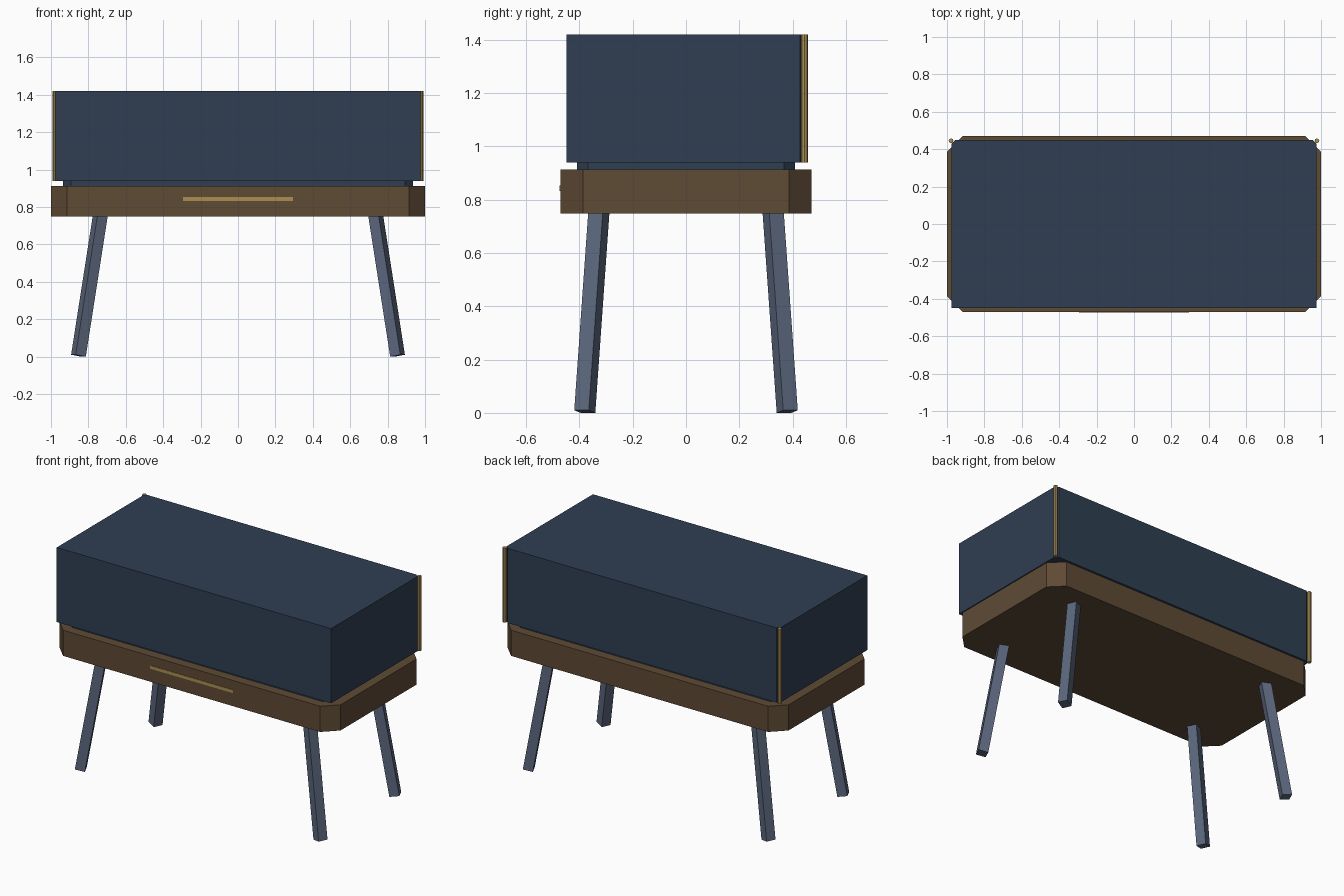
import bpy, bmesh, math
from mathutils import Matrix, Vector

cube = bpy.data.objects.get("Cube")
if cube:
    bpy.data.objects.remove(cube, do_unlink=True)


def material(name, rgb):
    m = bpy.data.materials.new(name)
    m.use_nodes = True
    m.diffuse_color = (*rgb, 1)
    m.node_tree.nodes["Principled BSDF"].inputs["Base Color"].default_value = (*rgb, 1)
    return m


navy = material("navy_paint", (0.029, 0.049, 0.085))
wood = material("brown_wood", (0.113, 0.069, 0.036))
slate = material("slate_leg_paint", (0.105, 0.135, 0.205))
brass = material("brass", (0.40, 0.275, 0.088))


def finish(name, bm, mat):
    bmesh.ops.recalc_face_normals(bm, faces=bm.faces)
    mesh = bpy.data.meshes.new(name)
    bm.to_mesh(mesh)
    bm.free()
    mesh.materials.append(mat)
    obj = bpy.data.objects.new(name, mesh)
    bpy.context.collection.objects.link(obj)
    return obj


def slab(name, hx, hy, z0, z1, mat, front_cut=0.0, back_cut=0.0):
    """Upright prism with optional chamfered front and back corners."""
    def corner(sx, sy, cut):
        x, y = sx * hx, sy * hy
        if not cut:
            return [(x, y)]
        pair = [(x - sx * cut, y), (x, y - sy * cut)]
        return pair if sx * sy < 0 else pair[::-1]

    outline = (corner(-1, -1, front_cut) + corner(1, -1, front_cut)
               + corner(1, 1, back_cut) + corner(-1, 1, back_cut))
    bm = bmesh.new()
    base = bm.faces.new([bm.verts.new((x, y, z0)) for x, y in outline])
    top = bmesh.ops.extrude_face_region(bm, geom=[base], use_keep_orig=True)["geom"]
    verts = [v for v in top if isinstance(v, bmesh.types.BMVert)]
    bmesh.ops.translate(bm, verts=verts, vec=(0, 0, z1 - z0))
    return finish(name, bm, mat)


# Case, recessed plinth and wooden tray
slab("cabinet_case", 0.976, 0.448, 0.94, 1.42, navy, back_cut=0.02)
slab("recessed_plinth", 0.936, 0.41, 0.905, 0.945, navy, 0.043, 0.043)
slab("wooden_tray", 1.0, 0.471, 0.748, 0.913, wood, 0.085, 0.085)

# Thin drawer pull on the tray front
pull = slab("drawer_pull", 0.295, 0.002, 0.833, 0.853, brass)
pull.location.y = -0.472

for sx, side in ((1, "left"), (-1, "right")):
    # Slim brass post at each back corner
    bm = bmesh.new()
    bmesh.ops.create_cone(bm, cap_ends=True, segments=8, radius1=0.0125,
                          radius2=0.0125, depth=0.48)
    post = finish("corner_post_" + side, bm, brass)
    post.location = (sx * 0.978, 0.445, 1.18)

    # Square legs, splayed and turned toward the corners
    for sy, end in ((-1, "front"), (1, "back")):
        foot = Vector((sx * 0.853, sy * 0.38, 0.005))
        head = Vector((sx * 0.736, sy * 0.327, 0.755))
        axis = (head - foot).normalized()
        across = Vector((-sy * 0.053, sx * 0.117, 0)).normalized()
        outward = across.cross(axis)
        turn = Matrix((outward, across, axis)).transposed().to_4x4()
        bm = bmesh.new()
        bmesh.ops.create_cube(bm, size=1)
        bmesh.ops.scale(bm, verts=bm.verts, vec=(0.06, 0.06, (head - foot).length))
        bmesh.ops.transform(bm, verts=bm.verts,
                            matrix=Matrix.Translation((head + foot) / 2) @ turn)
        finish(end + "_leg_" + side, bm, slate)
